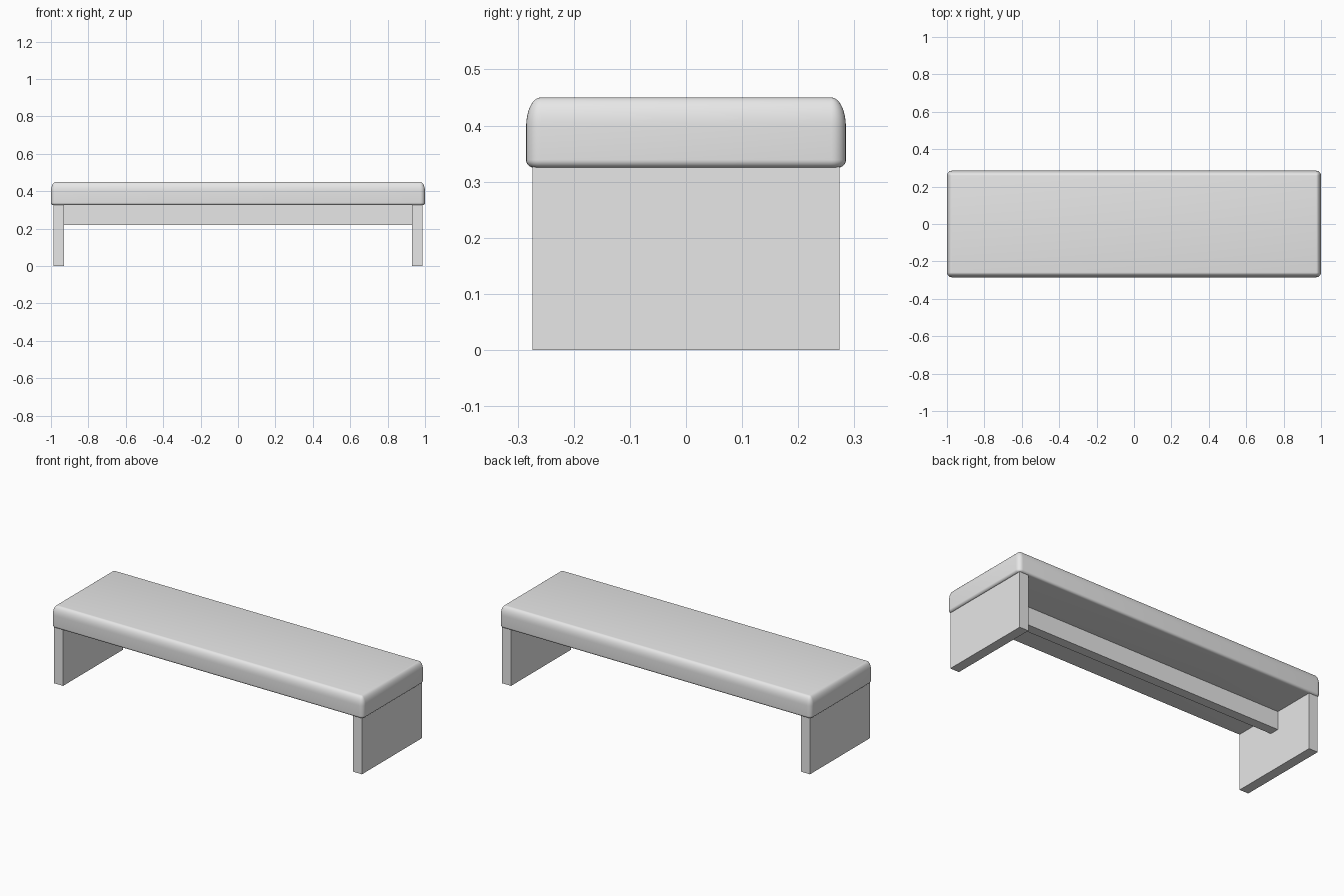
import bpy
import bmesh
from math import cos, sin, pi, radians

cube = bpy.data.objects.get("Cube")
if cube:
    bpy.data.objects.remove(cube, do_unlink=True)

grey = bpy.data.materials.new("light_grey")
grey.use_nodes = True
grey.diffuse_color = (0.8, 0.8, 0.8, 1)
grey.node_tree.nodes["Principled BSDF"].inputs["Base Color"].default_value = (0.8, 0.8, 0.8, 1)


def add_object(name, bm):
    bmesh.ops.recalc_face_normals(bm, faces=bm.faces[:])
    mesh = bpy.data.meshes.new(name)
    bm.to_mesh(mesh)
    bm.free()
    mesh.materials.append(grey)
    obj = bpy.data.objects.new(name, mesh)
    bpy.context.collection.objects.link(obj)
    return obj


def add_box(name, low, high):
    bm = bmesh.new()
    bmesh.ops.create_cube(bm, size=1)
    for v in bm.verts:
        v.co = [(a + b) / 2 + c * (b - a) for a, b, c in zip(low, high, v.co)]
    return add_object(name, bm)


def rounded_ring(bm, half_x, half_y, radius, z, steps=6):
    """Rounded rectangle of vertices at height z."""
    ring = []
    for corner, (sx, sy) in enumerate([(1, 1), (-1, 1), (-1, -1), (1, -1)]):
        for i in range(steps + 1):
            a = (corner + i / steps) * pi / 2
            ring.append(bm.verts.new((sx * (half_x - radius) + radius * cos(a),
                                      sy * (half_y - radius) + radius * sin(a), z)))
    return ring


# Cushion: tall soft rounding above, tight rounding below
HALF_X, HALF_Y, BOTTOM, TOP = 1.0, 0.285, 0.325, 0.45
RADIUS, TOP_DROP, LOW_RADIUS, STEPS = 0.026, 0.052, 0.014, 8
profile = []
for i in range(STEPS + 1):
    a = i / STEPS * pi / 2
    profile.append((LOW_RADIUS * (1 - sin(a)), BOTTOM + LOW_RADIUS * (1 - cos(a))))
for i in range(STEPS + 1):
    a = i / STEPS * pi / 2
    profile.append((RADIUS * (1 - cos(a)), TOP - TOP_DROP * (1 - sin(a))))

bm = bmesh.new()
rings = [rounded_ring(bm, HALF_X - d, HALF_Y - d, RADIUS - d, z) for d, z in profile]
for low, high in zip(rings, rings[1:]):
    for i in range(len(low)):
        j = (i + 1) % len(low)
        bm.faces.new((low[i], low[j], high[j], high[i]))
bm.faces.new(rings[0])
bm.faces.new(rings[-1])
bmesh.ops.remove_doubles(bm, verts=bm.verts[:], dist=0.0001)
cushion = add_object("cushion", bm)
bpy.context.view_layer.objects.active = cushion
cushion.select_set(True)
bpy.ops.object.shade_smooth_by_angle(angle=radians(40))

# Solid panel legs at both ends
for side, name in ((1, "left_leg"), (-1, "right_leg")):
    x0, x1 = sorted((side * 0.93, side * 0.987))
    add_box(name, (x0, -0.274, 0), (x1, 0.274, BOTTOM + 0.002))

# Central stretcher beneath the cushion
add_box("stretcher", (-0.93, -0.028, 0.22), (0.93, 0.028, BOTTOM + 0.002))
